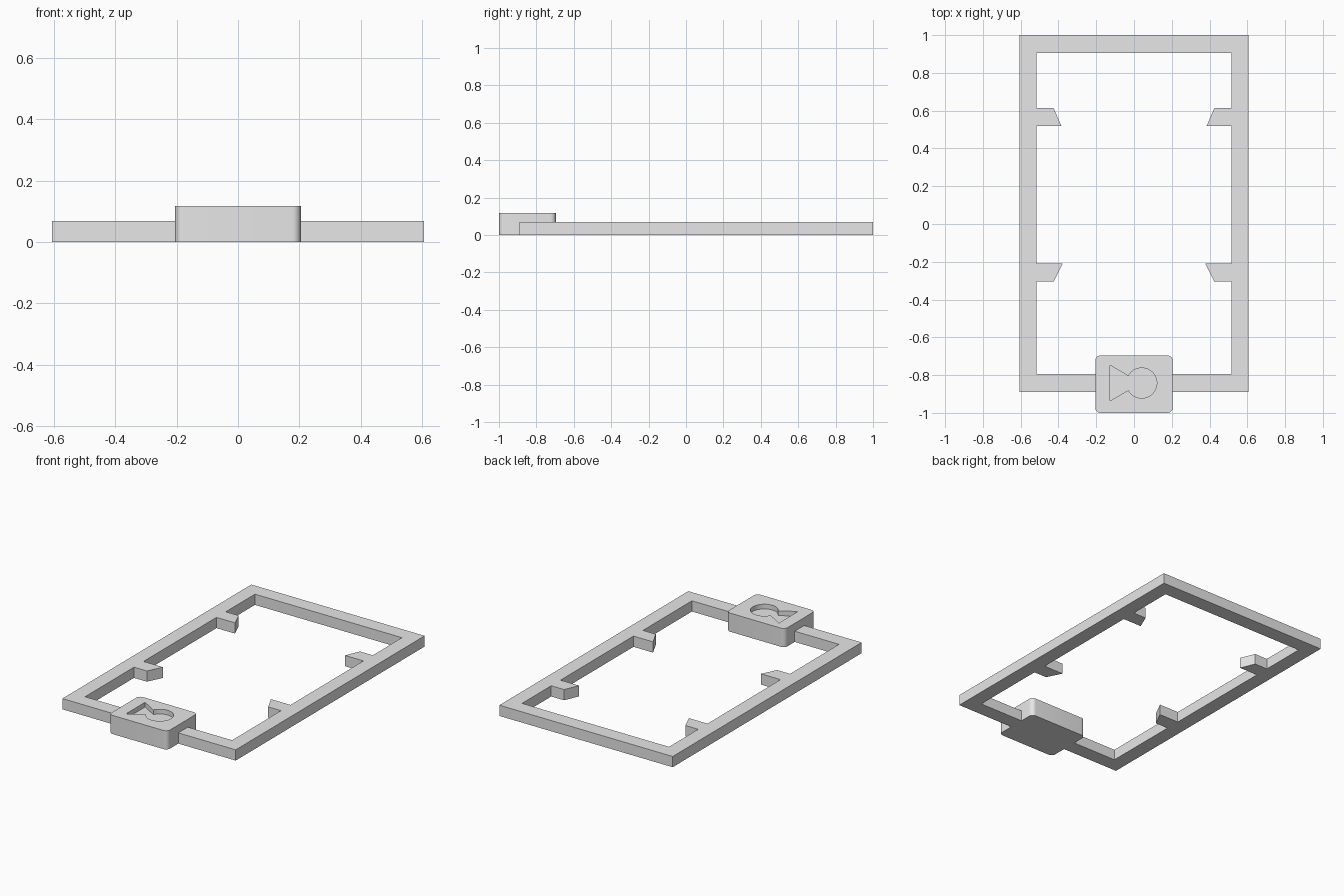
import bpy, bmesh, math

if "Cube" in bpy.data.objects:
    bpy.data.objects.remove(bpy.data.objects["Cube"], do_unlink=True)

grey = bpy.data.materials.new("light grey")
grey.use_nodes = True
grey.diffuse_color = (0.8, 0.8, 0.8, 1)
grey.node_tree.nodes["Principled BSDF"].inputs["Base Color"].default_value = grey.diffuse_color

FRAME_TOP = 0.068
BLOCK_TOP = 0.118


def prism(name, outline, bottom, top):
    """Extrude a flat outline upwards into a closed solid."""
    bm = bmesh.new()
    face = bm.faces.new([bm.verts.new((x, y, bottom)) for x, y in outline])
    upper = bmesh.ops.extrude_face_region(bm, geom=[face])["geom"]
    verts = [v for v in upper if isinstance(v, bmesh.types.BMVert)]
    bmesh.ops.translate(bm, verts=verts, vec=(0, 0, top - bottom))
    bmesh.ops.recalc_face_normals(bm, faces=bm.faces)
    mesh = bpy.data.meshes.new(name)
    bm.to_mesh(mesh)
    bm.free()
    mesh.materials.append(grey)
    obj = bpy.data.objects.new(name, mesh)
    bpy.context.collection.objects.link(obj)
    return obj


def arc(cx, cy, radius, start, end, steps):
    """Points along an arc, angles in degrees."""
    angles = [math.radians(start + (end - start) * i / steps) for i in range(steps + 1)]
    return [(cx + radius * math.cos(a), cy + radius * math.sin(a)) for a in angles]


def finish(obj):
    bpy.ops.object.select_all(action="DESELECT")
    bpy.context.view_layer.objects.active = obj
    obj.select_set(True)
    bpy.ops.object.shade_smooth_by_angle(angle=math.radians(30))


# Rectangular frame, open at the front where the block closes it
half = [(0.205, -0.89), (0.607, -0.89), (0.607, 1.0)]
inner = [(0.515, 0.905), (0.515, -0.795), (0.205, -0.795)]
flip = lambda points: [(-x, y) for x, y in reversed(points)]
prism("frame", half + flip(half) + flip(inner) + inner, 0, FRAME_TOP)

# Wedge-ended clips on the inside of the side rails
for place, blunt_y, sharp_y, blunt_x, sharp_x in (
        ("back", 0.613, 0.52, 0.425, 0.385),
        ("front", -0.305, -0.21, 0.425, 0.378)):
    for side, s in (("left", 1), ("right", -1)):
        prism(f"{place}_{side}_clip",
              [(s * 0.515, blunt_y), (s * blunt_x, blunt_y),
               (s * sharp_x, sharp_y), (s * 0.515, sharp_y)], 0, FRAME_TOP)

# Rounded block at the front
r = 0.028
outline = []
for i, (sx, sy) in enumerate(((1, 1), (-1, 1), (-1, -1), (1, -1))):
    outline += arc(sx * (0.205 - r), -0.848 + sy * (0.152 - r), r, 90 * i, 90 * i + 90, 8)
block = prism("block", outline, 0, BLOCK_TOP)

# Keyhole-shaped pocket cut into the top of the block
keyhole = [(-0.128, -0.937), *arc(0.041, -0.842, 0.08, -152, 152, 40), (-0.128, -0.747)]
cutter = prism("keyhole_cutter", keyhole, BLOCK_TOP - 0.03, BLOCK_TOP + 0.05)
cutter.hide_render = True
cut = block.modifiers.new("pocket", "BOOLEAN")
cut.operation = "DIFFERENCE"
cut.solver = "EXACT"
cut.object = cutter
bpy.context.view_layer.objects.active = block
bpy.ops.object.modifier_apply(modifier=cut.name)
bpy.data.objects.remove(cutter, do_unlink=True)
finish(block)
